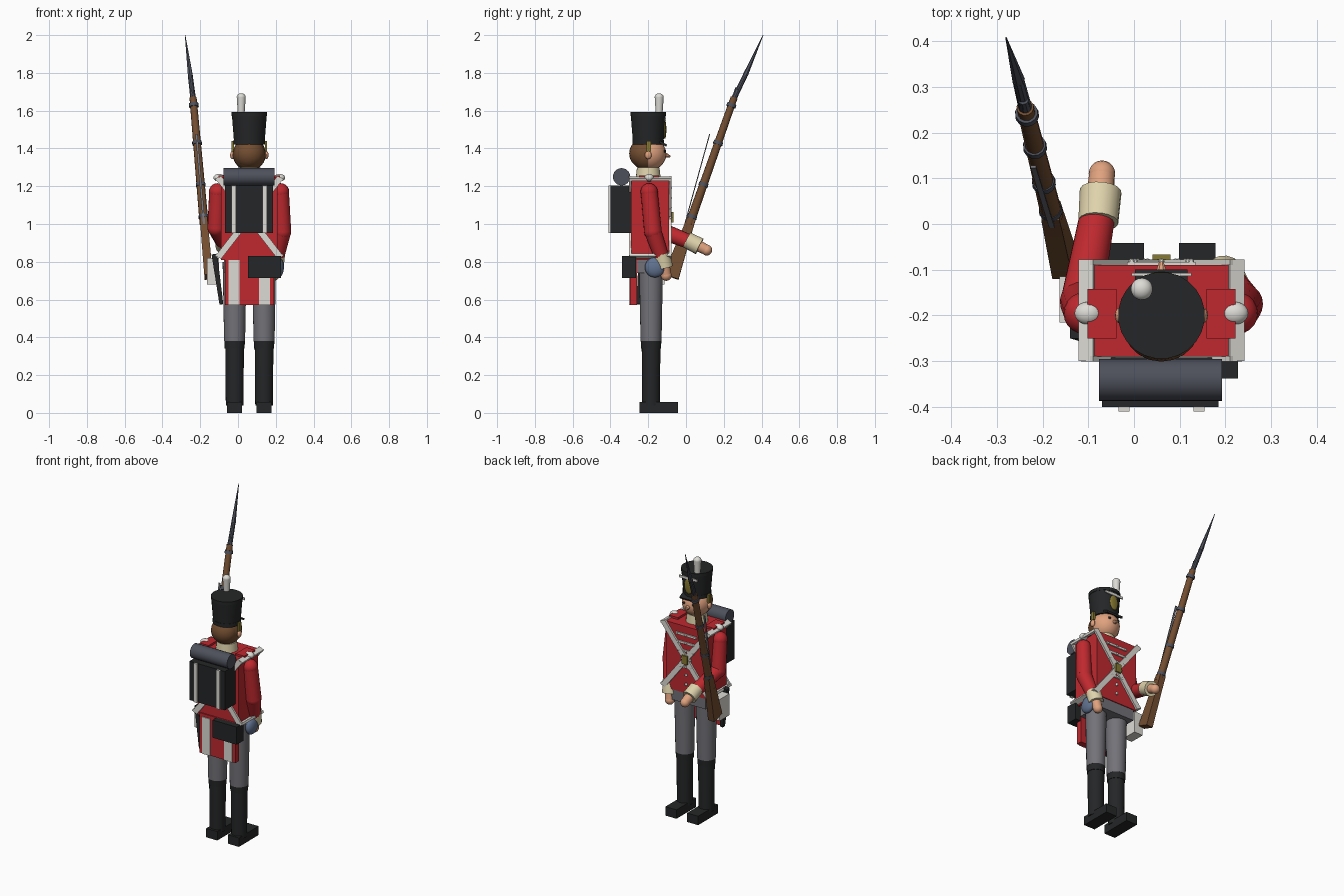
import bpy, bmesh, math
from mathutils import Vector, Matrix

if "Cube" in bpy.data.objects:
    bpy.data.objects.remove(bpy.data.objects["Cube"])

COL = {"red": (.52, .022, .028), "black": (.018, .019, .02), "white": (.72, .71, .66),
       "grey": (.17, .17, .19), "steel": (.075, .08, .105), "brown": (.17, .075, .03),
       "skin": (.74, .36, .21), "cream": (.74, .65, .41), "brass": (.24, .19, .03),
       "blue": (.12, .17, .28)}
MAT = {}
for n, c in COL.items():
    m = bpy.data.materials.new(n)
    m.diffuse_color = (*c, 1)
    m.use_nodes = True
    m.node_tree.nodes["Principled BSDF"].inputs["Base Color"].default_value = m.diffuse_color
    MAT[n] = m
CX, CY = .06, -.2          # body axis


def finish(name, bm, mat):
    bmesh.ops.recalc_face_normals(bm, faces=bm.faces[:])
    me = bpy.data.meshes.new(name)
    bm.to_mesh(me)
    bm.free()
    me.materials.append(MAT[mat])
    o = bpy.data.objects.new(name, me)
    bpy.context.collection.objects.link(o)
    return o


def box(name, x0, x1, y0, y1, z0, z1, mat):
    bm = bmesh.new()
    bmesh.ops.create_cube(bm, size=1)
    for v in bm.verts:
        v.co = ((x0 + x1) / 2 + v.co.x * (x1 - x0), (y0 + y1) / 2 + v.co.y * (y1 - y0),
                (z0 + z1) / 2 + v.co.z * (z1 - z0))
    return finish(name, bm, mat)


def ball(name, c, r, mat, seg=20):
    bm = bmesh.new()
    bmesh.ops.create_uvsphere(bm, u_segments=seg, v_segments=seg // 2, radius=1)
    for v in bm.verts:
        v.co = [c[i] + v.co[i] * r[i] for i in range(3)]
    return finish(name, bm, mat)


def frame(p, q, ref):
    p, q = Vector(p), Vector(q)
    z = (q - p).normalized()
    y = Vector(ref)
    y = (y - z * y.dot(z)).normalized()
    x = y.cross(z)
    M = Matrix((x, y, z)).transposed().to_4x4()
    M.translation = (p + q) / 2
    return M, (q - p).length


def beam(name, p, q, w0, d0, mat, w1=None, d1=None, ref=(0, 1, 0)):
    """Rectangular bar from p to q; d is measured along ref."""
    M, L = frame(p, q, ref)
    bm = bmesh.new()
    bmesh.ops.create_cube(bm, size=1)
    for v in bm.verts:
        top = v.co.z > 0
        w = w1 if top and w1 else w0
        d = d1 if top and d1 else d0
        v.co = M @ Vector((v.co.x * w, v.co.y * d, v.co.z * L))
    return finish(name, bm, mat)


def rod(name, p, q, r0, r1, mat, n=16):
    M, L = frame(p, q, (.13, 1, .07))
    bm = bmesh.new()
    bmesh.ops.create_cone(bm, cap_ends=True, segments=n, radius1=r0, radius2=r1, depth=L, matrix=M)
    return finish(name, bm, mat)


# Legs, gaiters and shoes
for s, side in ((-1, "left"), (1, "right")):
    x = CX + s * .078
    rod(side + "_trouser", (x, -.185, .38), (x, -.185, .8), .056, .064, "grey", 20)
    rod(side + "_gaiter", (x, -.185, .04), (x, -.185, .36), .047, .05, "black", 20)
    rod(side + "_gaiter_top", (x, -.185, .34), (x, -.185, .395), .053, .056, "black", 20)
    box(side + "_shoe", x - .04, x + .04, -.245, -.042, 0, .058, "black")
box("hips", -.075, .195, -.26, -.095, .74, .83, "grey")

# Jacket and coat tails
box("jacket", -.09, .208, -.29, -.09, .81, 1.245, "red")
box("coat_tails", -.07, .19, -.297, -.26, .57, .83, "red")
for s in (-1, 1):
    x = CX + s * .08
    box("tail_stripe", x - .029, x + .029, -.302, -.295, .57, .81, "white")

# Crossbelts: each a tilted loop around the body
for s in (-1, 1):
    hi, lo = CX + s * .163, CX - s * .163
    for y in (-.084, -.295):
        beam("crossbelt", (hi, y, 1.245), (lo, y, .825), .034, .012, "white")
    for x, z, t in ((hi, 1.24, 1), (lo, .83, -1)):
        beam("belt_end", (x, -.3, z), (x, -.078, z), .034, .014, "white",
             ref=(s * .36, 0, .93))
beam("belt_plate", (CX - .02, -.073, 1.035), (CX + .02, -.073, 1.035), .055, .012, "brass")

# Chest lace and buttons
for i in range(5):
    z, w = 1.19 - i * .052, .075 - i * .008
    if i == 3:
        w = .035
    box("chest_lace", CX - w, CX + w, -.092, -.083, z - .007, z + .007, "white")
    for k in (-1, 0, 1):
        ball("button", (CX + k * w * .87, -.082, z), (.007,) * 3, "white", 10)
for z in (.93, .87):
    ball("lower_button", (CX, -.087, z), (.009,) * 3, "white", 10)

# Shoulder straps and tufts
for s in (-1, 1):
    x = CX + s * .13
    box("shoulder_strap", x - .032, x + .032, -.25, -.142, 1.235, 1.258, "red")
    ball("shoulder_tuft", (CX + s * .16, -.195, 1.245), (.03, .025, .02), "white")


def arm(side, sh, el, wr, ha):
    ball(side + "_shoulder", sh, (.046, .046, .046), "red")
    rod(side + "_upper_arm", el, sh, .047, .045, "red")
    ball(side + "_elbow", el, (.047,) * 3, "red")
    rod(side + "_forearm", el, wr, .046, .038, "red")
    d = (Vector(ha) - Vector(wr)).normalized()
    w = Vector(wr)
    rod(side + "_cuff", w - d * .045, w + d * .03, .044, .046, "cream")
    rod(side + "_palm", w + d * .02, Vector(ha), .03, .028, "skin")
    ball(side + "_hand", ha, (.029,) * 3, "skin")


arm("right", (.225, -.195, 1.17), (.235, -.175, .96), (.2, -.12, .80), (.19, -.105, .728))
arm("left", (-.108, -.195, 1.17), (-.115, -.17, .98), (-.075, .045, .895), (-.07, .11, .862))

# Neck, collar, head
rod("collar", (CX, CY, 1.235), (CX, CY, 1.30), .067, .06, "cream", 20)
rod("neck", (CX, CY, 1.28), (CX, CY, 1.32), .052, .052, "skin", 20)
head = ball("head", (CX, CY, 1.37), (.088, .096, .088), "skin", 24)
head.data.materials.append(MAT["brown"])
for p in head.data.polygons:
    p.material_index = 1 if p.center.y < CY else 0
ball("back_hair", (CX, CY - .022, 1.373), (.084, .079, .08), "brown")
rod("nose", (CX, -.108, 1.365), (CX, -.083, 1.357), .014, .005, "skin", 8)
for s in (-1, 1):
    ball("ear", (CX + s * .09, CY, 1.365), (.012, .018, .022), "skin", 12)
    ball("eye", (CX + s * .033, CY + .088, 1.385), (.009, .006, .008), "black", 10)
    box("chin_scale", CX + s * .088 - .006, CX + s * .088 + .006, CY - .01, CY + .014,
        1.385, 1.44, "brass")

# Tall cap with peak, plate, cord and plume
rod("cap", (CX, CY, 1.425), (CX, CY, 1.575), .081, .093, "black", 24)
rod("cap_top_band", (CX, CY, 1.572), (CX, CY, 1.592), .095, .095, "black", 24)
rod("cap_base_band", (CX, CY, 1.42), (CX, CY, 1.445), .084, .084, "black", 24)
beam("cap_peak", (CX, -.14, 1.435), (CX, -.102, 1.415), .115, .012, "black", ref=(0, 0, 1))
ball("cap_plate", (CX, -.112, 1.5), (.03, .008, .05), "brass", 16)
box("cap_cord", -.006, .126, -.114, -.107, 1.545, 1.56, "white")
rod("plume", (.017, -.142, 1.57), (.017, -.142, 1.672), .017, .024, "white")
ball("plume_top", (.017, -.142, 1.672), (.024, .024, .02), "white")

# Knapsack and rolled blanket
box("knapsack", -.07, .185, -.4, -.292, .952, 1.205, "black")
for s in (-1, 1):
    x = CX + s * .082
    box("knapsack_strap", x - .012, x + .012, -.41, -.39, .952, 1.205, "white")
rod("blanket_roll", (-.077, -.341, 1.25), (.192, -.341, 1.25), .046, .046, "steel", 20)

# Hip gear: cartridge box, canteen, haversack, scabbard
box("cartridge_box", .053, .227, -.338, -.265, .715, .83, "black")
ball("canteen", (.215, -.165, .77), (.028, .053, .053), "blue", 24)
box("haversack", -.163, -.1, -.215, -.115, .68, .82, "white")
beam("scabbard", (-.088, -.25, .575), (-.125, -.235, .84), .02, .025, "black", .03, .03)

# Musket: points measured along its axis by height
A, B = Vector((-.155, -.08, .72)), Vector((-.238, .255, 1.67))


def at(z, dy=0):
    v = A.lerp(B, (z - .72) / .95)
    v.y += dy
    return v


beam("musket_butt", at(.72), at(.94), .045, .085, "brown", .042, .055)
beam("musket_wrist", at(.935), at(1.03), .042, .055, "brown", .04, .046)
rod("musket_forestock", at(1.0), at(1.67), .024, .019, "brown", 12)
rod("musket_barrel", at(1.0, .012), at(1.72, .0), .013, .012, "steel", 10)
for z in (1.03, 1.2, 1.42, 1.62):
    rod("musket_band", at(z), at(z + .018), .0265, .025, "steel", 12)
beam("musket_sling", at(1.0, -.025), (-.22, .125, 1.475), .012, .005, "grey")
rod("bayonet_socket", at(1.66), (-.253, .315, 1.79), .015, .013, "steel", 10)
rod("bayonet_blade", (-.252, .313, 1.785), (-.28, .408, 2.0), .014, .0015, "steel", 6)

# Smooth round parts, keep edges crisp
for o in bpy.data.objects:
    o.select_set(True)
bpy.context.view_layer.objects.active = bpy.data.objects["jacket"]
bpy.ops.object.shade_smooth_by_angle(angle=math.radians(35))
